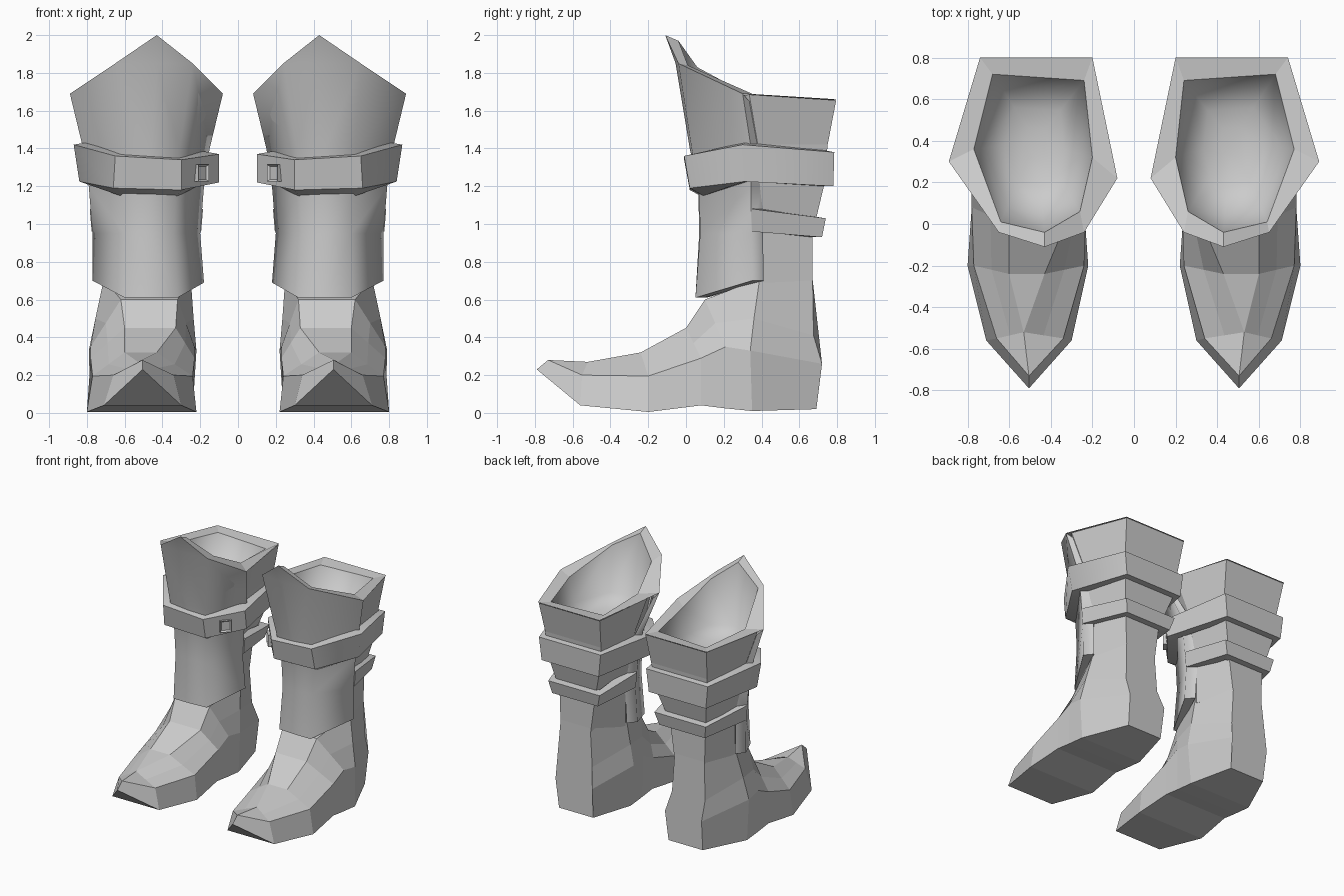
import bpy, bmesh, math
from mathutils import Vector, Matrix

if "Cube" in bpy.data.objects:
    bpy.data.objects.remove(bpy.data.objects["Cube"])

grey = bpy.data.materials.new("grey leather")
grey.diffuse_color = (0.6, 0.6, 0.6, 1)
grey.use_nodes = True
grey.node_tree.nodes["Principled BSDF"].inputs["Base Color"].default_value = grey.diffuse_color


def finish(bm, name, angle=None, recalc=False):
    """Turn a bmesh into an object mirrored to make the pair."""
    bmesh.ops.remove_doubles(bm, verts=bm.verts, dist=0.0005)
    if recalc:
        bmesh.ops.recalc_face_normals(bm, faces=bm.faces)
    me = bpy.data.meshes.new(name)
    bm.to_mesh(me)
    bm.free()
    me.materials.append(grey)
    ob = bpy.data.objects.new(name, me)
    bpy.context.collection.objects.link(ob)
    if angle:
        bpy.ops.object.select_all(action='DESELECT')
        ob.select_set(True)
        bpy.context.view_layer.objects.active = ob
        bpy.ops.object.shade_smooth_by_angle(angle=math.radians(angle))
    mod = ob.modifiers.new("pair", 'MIRROR')
    mod.use_mirror_merge = False
    return ob


def loft(name, rings, start=False, end=False, angle=None, recalc=False):
    """Skin closed rings of equal point count, with optional end caps."""
    bm = bmesh.new()
    rows = [[bm.verts.new(p) for p in r] for r in rings]
    n = len(rows[0])
    for a, b in zip(rows, rows[1:]):
        for i in range(n):
            j = (i + 1) % n
            bm.faces.new((a[i], a[j], b[j], b[i]))
    if start:
        bm.faces.new(rows[0][::-1])
    if end:
        bm.faces.new(rows[-1])
    return finish(bm, name, angle, recalc)


def toward(p, centre, d, dz=0.0):
    """Move a point d units horizontally toward a centre."""
    v = Vector((centre[0] - p[0], centre[1] - p[1], 0)).normalized() * d
    return (p[0] + v.x, p[1] + v.y, p[2] + dz)


# Foot: sections from toe to heel; each line is (y, z, inner x, outer x)
stations = [  # sole, welt, instep
    ((-.79, .23, .505, .505), (-.73, .28, .505, .505), (-.73, .28, .505, .505)),
    ((-.56, .04, .30, .71), (-.55, .20, .34, .66), (-.52, .27, .53, .53)),
    ((-.20, .005, .22, .80), (-.20, .195, .24, .77), (-.24, .32, .43, .60)),
    ((.08, .04, .24, .78), (.08, .29, .23, .78), (.00, .45, .33, .60)),
    ((.20, .025, .24, .78), (.21, .35, .23, .78), (.10, .60, .32, .62)),
    ((.35, .01, .24, .78), (.34, .33, .22, .79), (.39, .71, .25, .71)),
    ((.69, .02, .33, .63), (.72, .26, .32, .64), (.67, .71, .37, .63)),
]
rings = []
for k, (sole, welt, top) in enumerate(stations):
    side = [(a + b) / 2 for a, b in zip(welt, top)]
    if k == 5:
        side = (.36, .50, .235, .755)
    if k == 6:
        side = (.675, .41, .35, .64)
    lines = (sole, welt, side, top)
    rings.append([(l[3], l[0], l[1]) for l in lines]
                 + [(l[2], l[0], l[1]) for l in reversed(lines)])
loft("foot", rings, end=True, recalc=True)

# Shaft: (z, front y, front x pair, side y, side x pair, back y, back x pair, side lift)
shaft = [
    (.66, .13, .33, .60, .40, .25, .71, .67, .37, .63, 0),
    (.95, .13, .34, .60, .40, .25, .71, .67, .33, .64, 0),
    (1.20, .12, .33, .61, .39, .22, .75, .73, .25, .69, 0),
    (1.42, .05, .31, .62, .38, .18, .79, .75, .22, .71, 0),
    (1.655, .00, .28, .63, .335, .105, .865, .795, .20, .735, .03),
]
loft("shaft", [[(a, fy, z), (b, fy, z), (d, sy, z + up), (f, by, z), (e, by, z), (c, sy, z + up)]
               for z, fy, a, b, sy, c, d, by, e, f, up in shaft], start=True)

# Shin guard: curved plate over the front, rising to a point
guard_rows = [
    [(.18, .35, .69), (.32, .06, .61), (.46, .05, .61), (.60, .05, .61), (.77, .35, .70)],
    [(.20, .345, .95), (.34, .075, .95), (.47, .07, .95), (.60, .075, .95), (.77, .345, .95)],
    [(.18, .34, 1.2), (.33, .07, 1.18), (.47, .065, 1.18), (.61, .07, 1.18), (.79, .345, 1.2)],
    [(.15, .33, 1.4), (.31, .03, 1.4), (.46, .02, 1.4), (.62, .03, 1.4), (.82, .345, 1.4)],
    [(.08, .22, 1.69), (.24, -.04, 1.85), (.43, -.055, 1.85), (.65, -.04, 1.85), (.89, .30, 1.69)],
]
peak = [(.08, .22, 1.69), (.24, -.04, 1.85), (.43, -.11, 2.0), (.65, -.04, 1.85), (.89, .30, 1.69)]
guard_rows.append(peak)
guard = []
for k, row in enumerate(guard_rows):
    inner = []
    for c, p in enumerate(row):
        edge = c in (0, 4)
        depth = (.08 if edge else .05) if k < 3 else (.05 if edge else .02)
        inner.append(toward(p, (.48, .70), depth, -.04 if k > 3 else 0))
    guard.append(row + inner[::-1])
loft("shin_guard", guard, start=True, angle=72, recalc=True)

# Rim and hollow lining
rim_out = peak + [(.74, .80, 1.66), (.20, .80, 1.66)]
rim_in = [(.20, .32, 1.69), (.26, .06, 1.83), (.43, -.04, 1.97), (.64, .01, 1.84),
          (.77, .36, 1.685), (.68, .72, 1.65), (.24, .69, 1.65)]
loft("cuff_rim", [rim_out, rim_in])


def shrunk(s, z):
    return [(.47 + (x - .47) * s, .40 + (y - .40) * s, z) for x, y, _ in rim_in]


loft("lining", [rim_in, shrunk(.82, 1.50), shrunk(.5, 1.44), shrunk(.2, 1.42)],
     end=True, angle=89)

# Upper strap: band all the way round
low = [(.10, .25, 1.22), (.30, .02, 1.18), (.66, .02, 1.19),
       (.84, .31, 1.225), (.72, .78, 1.20), (.22, .78, 1.20)]
high = [(.10, .23, 1.37), (.30, -.01, 1.34), (.65, -.01, 1.36),
        (.87, .30, 1.42), (.74, .785, 1.38), (.20, .785, 1.38)]
mid = (.47, .40)
loft("upper_strap", [
    [toward(p, mid, .08, -.04 if i in (1, 2) else 0) for i, p in enumerate(low)],
    low, high,
    [toward(p, mid, .09, .015) for p in high]], angle=50)

# Lower strap: open band around the calf only
low = [(.775, .35, .96), (.67, .72, .93), (.27, .72, .93), (.195, .35, .96)]
high = [(.785, .35, 1.08), (.69, .74, 1.03), (.24, .74, 1.03), (.185, .35, 1.08)]
band = [[p, q, toward(q, mid, .08, .01), toward(p, mid, .08)] for p, q in zip(low, high)]
loft("lower_strap", band, start=True, end=True, recalc=True)

# Buckle: small block with a sunken middle on the inner front of the strap
bm = bmesh.new()
bmesh.ops.create_cube(bm, size=1)
bmesh.ops.scale(bm, vec=(.085, .05, .09), verts=bm.verts)
bm.normal_update()
face = min(bm.faces, key=lambda f: f.calc_center_median().y)
bmesh.ops.inset_region(bm, faces=[face], thickness=.015)
bmesh.ops.translate(bm, vec=(0, .012, 0), verts=face.verts)
bmesh.ops.transform(bm, verts=bm.verts, matrix=Matrix.Translation((.20, .125, 1.27))
                    @ Matrix.Rotation(math.radians(-48), 4, 'Z'))
finish(bm, "buckle")
